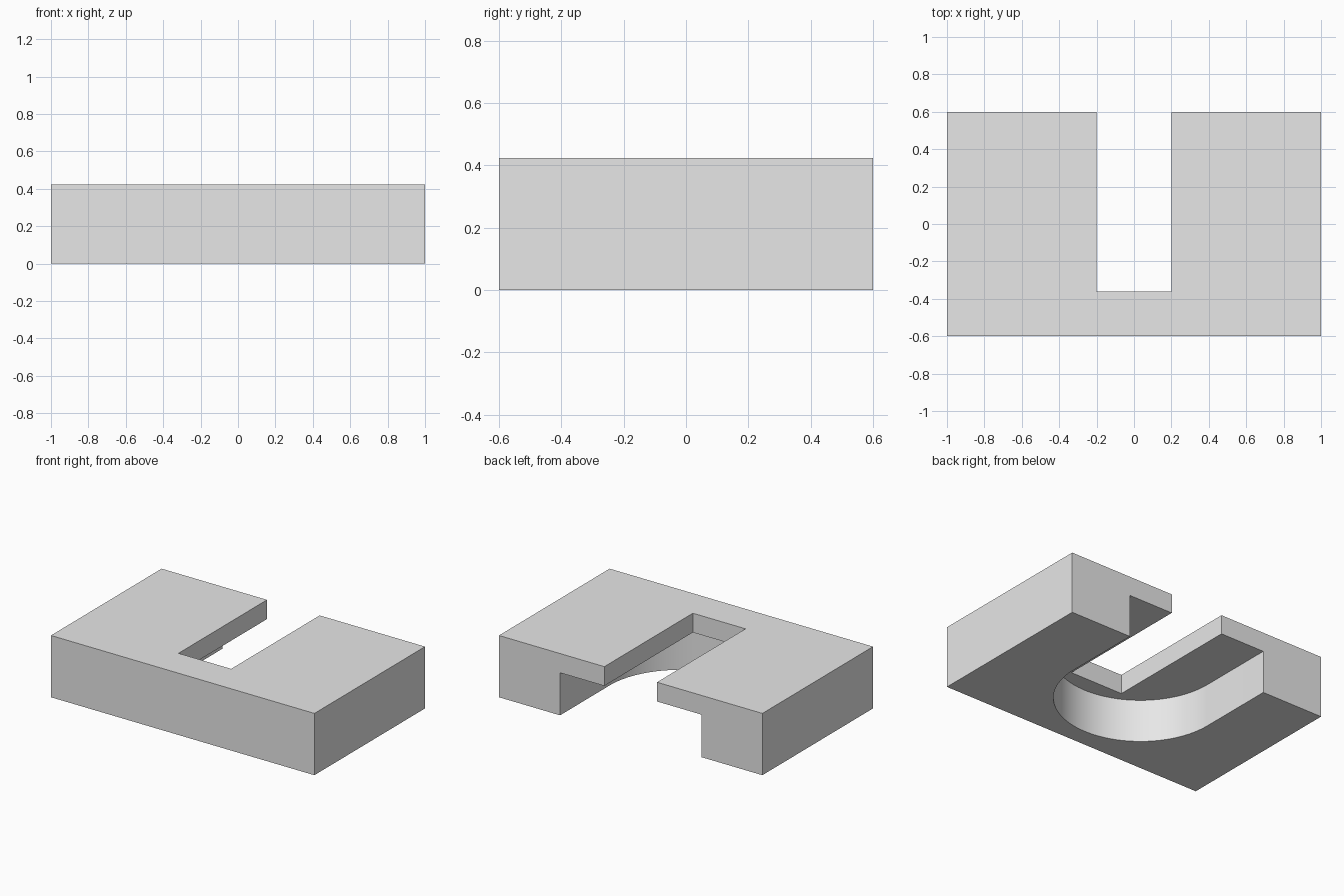
import bpy
import bmesh
from math import cos, sin, pi, radians

cube = bpy.data.objects.get("Cube")
if cube:
    bpy.data.objects.remove(cube, do_unlink=True)

# Main dimensions
LENGTH, DEPTH, HEIGHT = 2.0, 1.2, 0.424
BACK = DEPTH / 2
SLOT_HALF, SLOT_END = 0.2, -0.36
RADIUS, ARC_Y, CEILING = 0.536, 0.062, 0.292
OVER = 0.2  # cutter overshoot beyond the block
ARC_STEPS = 64

grey = bpy.data.materials.new("light_grey")
grey.use_nodes = True
colour = (0.8, 0.8, 0.8, 1)
grey.diffuse_color = colour
grey.node_tree.nodes["Principled BSDF"].inputs["Base Color"].default_value = colour


def prism(name, outline, z0, z1):
    """Extrude a counter-clockwise outline from z0 to z1."""
    bm = bmesh.new()
    face = bm.faces.new([bm.verts.new((x, y, z0)) for x, y in outline])
    geom = bmesh.ops.extrude_face_region(bm, geom=[face])["geom"]
    top = [v for v in geom if isinstance(v, bmesh.types.BMVert)]
    bmesh.ops.translate(bm, verts=top, vec=(0, 0, z1 - z0))
    bmesh.ops.recalc_face_normals(bm, faces=bm.faces)
    mesh = bpy.data.meshes.new(name)
    bm.to_mesh(mesh)
    bm.free()
    mesh.materials.append(grey)
    obj = bpy.data.objects.new(name, mesh)
    bpy.context.collection.objects.link(obj)
    return obj


def rectangle(half, y0, y1):
    return [(-half, y0), (half, y0), (half, y1), (-half, y1)]


# Solid block
block = prism("slotted_block", rectangle(LENGTH / 2, -BACK, BACK), 0, HEIGHT)

# Narrow straight slot, open at the back and through the top
slot = prism("slot_cutter", rectangle(SLOT_HALF, SLOT_END, BACK + OVER),
             -OVER, HEIGHT + OVER)

# Wide round-ended pocket underneath, open at the back
arc = [(RADIUS * cos(a), ARC_Y + RADIUS * sin(a))
       for a in (pi + pi * i / ARC_STEPS for i in range(ARC_STEPS + 1))]
pocket = prism("pocket_cutter",
               arc + [(RADIUS, BACK + OVER), (-RADIUS, BACK + OVER)],
               -OVER, CEILING)

# Cut both openings and apply
for cutter in (pocket, slot):
    cutter.hide_render = True
    mod = block.modifiers.new(cutter.name, 'BOOLEAN')
    mod.operation = 'DIFFERENCE'
    mod.solver = 'EXACT'
    mod.object = cutter

bpy.ops.object.select_all(action='DESELECT')
bpy.context.view_layer.objects.active = block
block.select_set(True)
for cutter in (pocket, slot):
    bpy.ops.object.modifier_apply(modifier=cutter.name)
    bpy.data.objects.remove(cutter, do_unlink=True)

# Smooth curved wall with crisp corners
bpy.ops.object.shade_smooth_by_angle(angle=radians(30))
